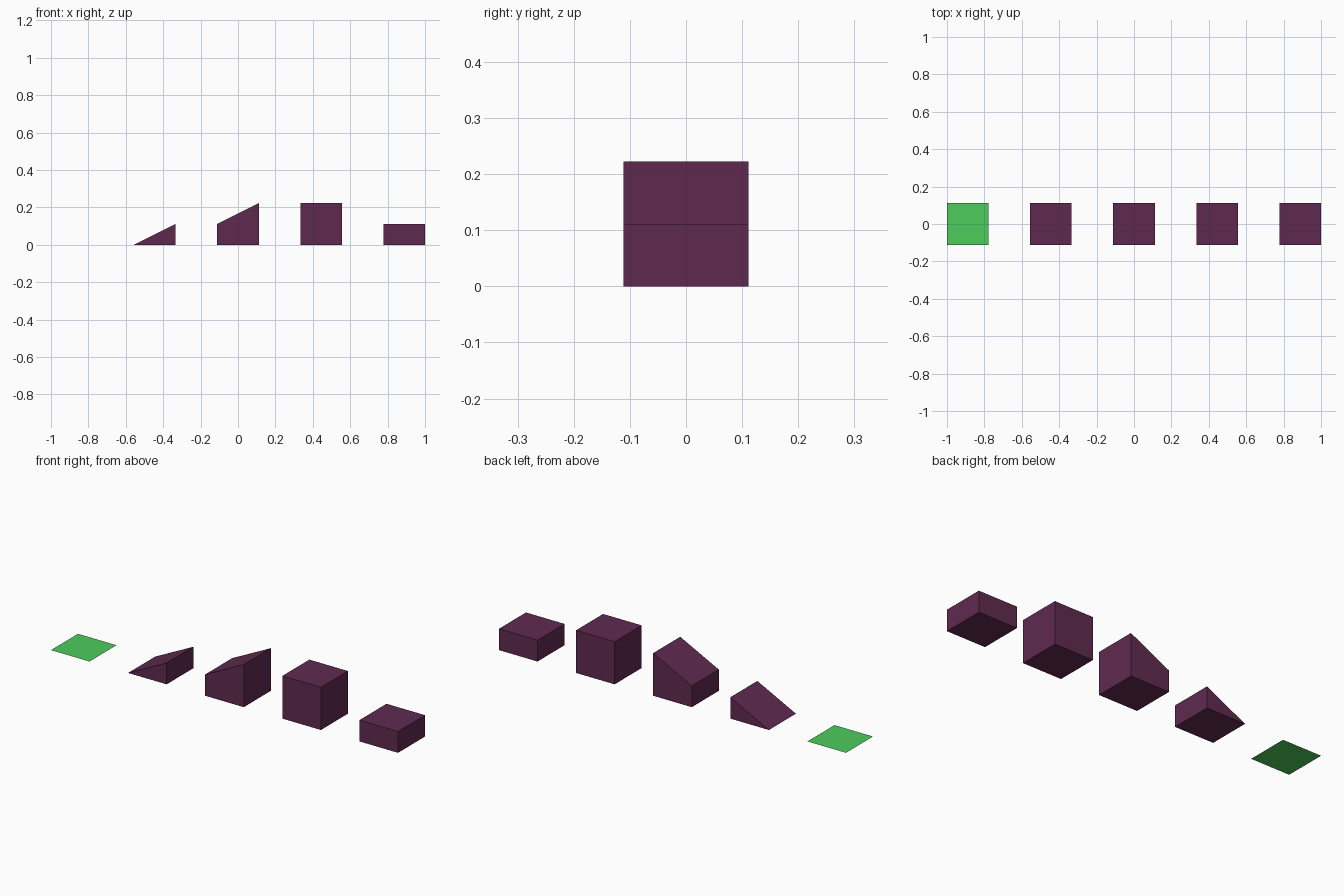
import bpy, bmesh

if "Cube" in bpy.data.objects:
    bpy.data.objects.remove(bpy.data.objects["Cube"])

S = 2 / 9          # tile width
H = S / 2          # half step height


def make_material(name, rgb):
    mat = bpy.data.materials.new(name)
    mat.diffuse_color = (*rgb, 1)
    mat.use_nodes = True
    mat.node_tree.nodes["Principled BSDF"].inputs["Base Color"].default_value = mat.diffuse_color
    return mat


purple = make_material("purple", (0.114, 0.023, 0.080))
green = make_material("green", (0.074, 0.604, 0.107))


def make_tile(name, x, left, right, mat):
    """Extrude a side profile along y; left and right are the edge heights."""
    profile = [(-H, 0), (H, 0), (H, right)]
    if left > 0:
        profile.append((-H, left))
    bm = bmesh.new()
    face = bm.faces.new([bm.verts.new((px, -H, pz)) for px, pz in profile])
    ext = bmesh.ops.extrude_face_region(bm, geom=[face])
    moved = [g for g in ext["geom"] if isinstance(g, bmesh.types.BMVert)]
    bmesh.ops.translate(bm, verts=moved, vec=(0, S, 0))
    bmesh.ops.recalc_face_normals(bm, faces=bm.faces)
    mesh = bpy.data.meshes.new(name)
    bm.to_mesh(mesh)
    bm.free()
    mesh.materials.append(mat)
    obj = bpy.data.objects.new(name, mesh)
    obj.location.x = x
    bpy.context.collection.objects.link(obj)


# Flat ground tile
bpy.ops.mesh.primitive_plane_add(size=S, location=(-4 * S, 0, 0))
ground = bpy.context.object
ground.name = "ground_tile"
ground.data.materials.append(green)

# Ramps and blocks, spaced two tile widths apart
tiles = [
    ("low_ramp", 0, H),
    ("high_ramp", H, S),
    ("full_block", S, S),
    ("half_block", H, H),
]
for i, (name, left, right) in enumerate(tiles):
    make_tile(name, (i - 1) * 2 * S, left, right, purple)
